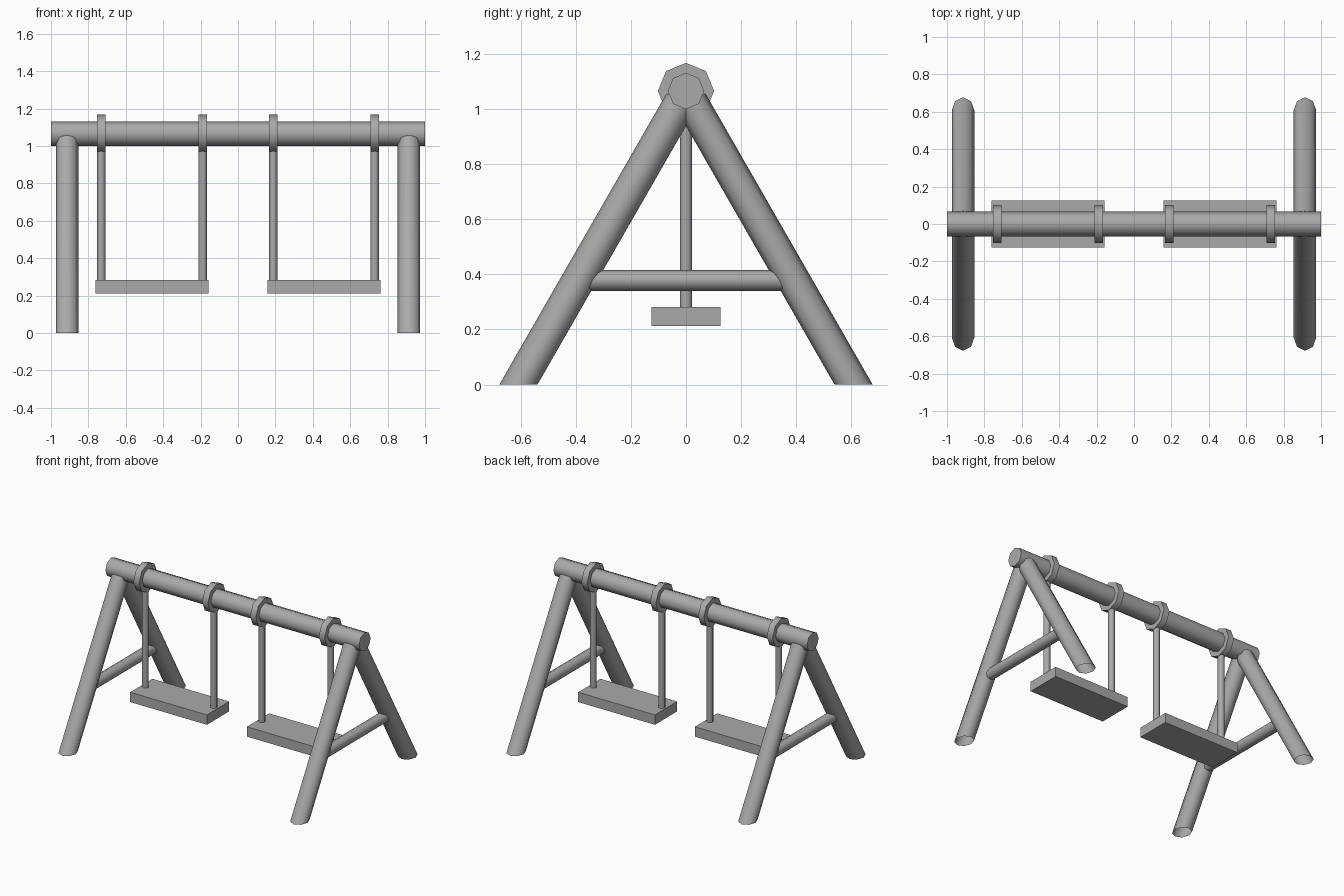
import bpy, bmesh, math
from mathutils import Vector

cube = bpy.data.objects.get("Cube")
if cube:
    bpy.data.objects.remove(cube, do_unlink=True)

GREY = (0.4, 0.4, 0.4, 1)
mat = bpy.data.materials.new("plain grey")
mat.use_nodes = True
mat.diffuse_color = GREY
mat.node_tree.nodes["Principled BSDF"].inputs["Base Color"].default_value = GREY

SIDES = 8
BEAM_Z = 1.065
LEG_X = 0.914
SEAT_X = 0.46


def finish(name, bm):
    bmesh.ops.recalc_face_normals(bm, faces=bm.faces)
    mesh = bpy.data.meshes.new(name)
    bm.to_mesh(mesh)
    bm.free()
    mesh.materials.append(mat)
    obj = bpy.data.objects.new(name, mesh)
    bpy.context.collection.objects.link(obj)
    bpy.ops.object.select_all(action='DESELECT')
    obj.select_set(True)
    bpy.context.view_layer.objects.active = obj
    bpy.ops.object.shade_smooth_by_angle(angle=math.radians(50))
    return obj


def pole(name, start, end, radius, on_ground=False):
    """Eight-sided pole; on_ground slices the start level with the floor."""
    start, end = Vector(start), Vector(end)
    axis = (end - start).normalized()
    u = Vector((0, 0, 1)) if abs(axis.x) > 0.5 else Vector((1, 0, 0))
    v = axis.cross(u)
    bm = bmesh.new()
    rings = []
    for centre in (start, end):
        ring = []
        for i in range(SIDES):
            a = math.tau * i / SIDES
            p = centre + radius * (math.cos(a) * u + math.sin(a) * v)
            if on_ground and centre is start:
                p -= axis * (p.z / axis.z)
            ring.append(bm.verts.new(p))
        rings.append(ring)
    low, high = rings
    for i in range(SIDES):
        j = (i + 1) % SIDES
        bm.faces.new((low[i], low[j], high[j], high[i]))
    bm.faces.new(high)
    if not on_ground:
        bm.faces.new(low)
    return finish(name, bm)


def box(name, centre, size):
    bm = bmesh.new()
    bmesh.ops.create_cube(bm, size=1)
    bmesh.ops.scale(bm, vec=size, verts=bm.verts)
    bmesh.ops.translate(bm, vec=centre, verts=bm.verts)
    return finish(name, bm)


# Top beam
pole("top_beam", (-1, 0, BEAM_Z), (1, 0, BEAM_Z), 0.066)

for side, sx in (("left", 1), ("right", -1)):
    # A-frame: two splayed legs, open underneath, and a crossbar
    x = sx * LEG_X
    for end, sy in (("front", -1), ("back", 1)):
        pole(f"{end}_{side}_leg", (x, sy * 0.608, 0), (x, sy * 0.018, 1.027),
             0.06, on_ground=True)
    pole(f"{side}_crossbar", (x, -0.38, 0.378), (x, 0.38, 0.378), 0.038)

    # Swing: seat, two hangers and their collars on the beam
    box(f"{side}_seat", (sx * SEAT_X, 0, 0.247), (0.605, 0.25, 0.07))
    for place, offset in (("inner", -0.271), ("outer", 0.271)):
        hx = sx * (SEAT_X + offset)
        pole(f"{side}_{place}_hanger", (hx, 0, 0.27), (hx, 0, 1.0), 0.0225)
        pole(f"{side}_{place}_collar", (hx - 0.0225, 0, BEAM_Z),
             (hx + 0.0225, 0, BEAM_Z), 0.102)
